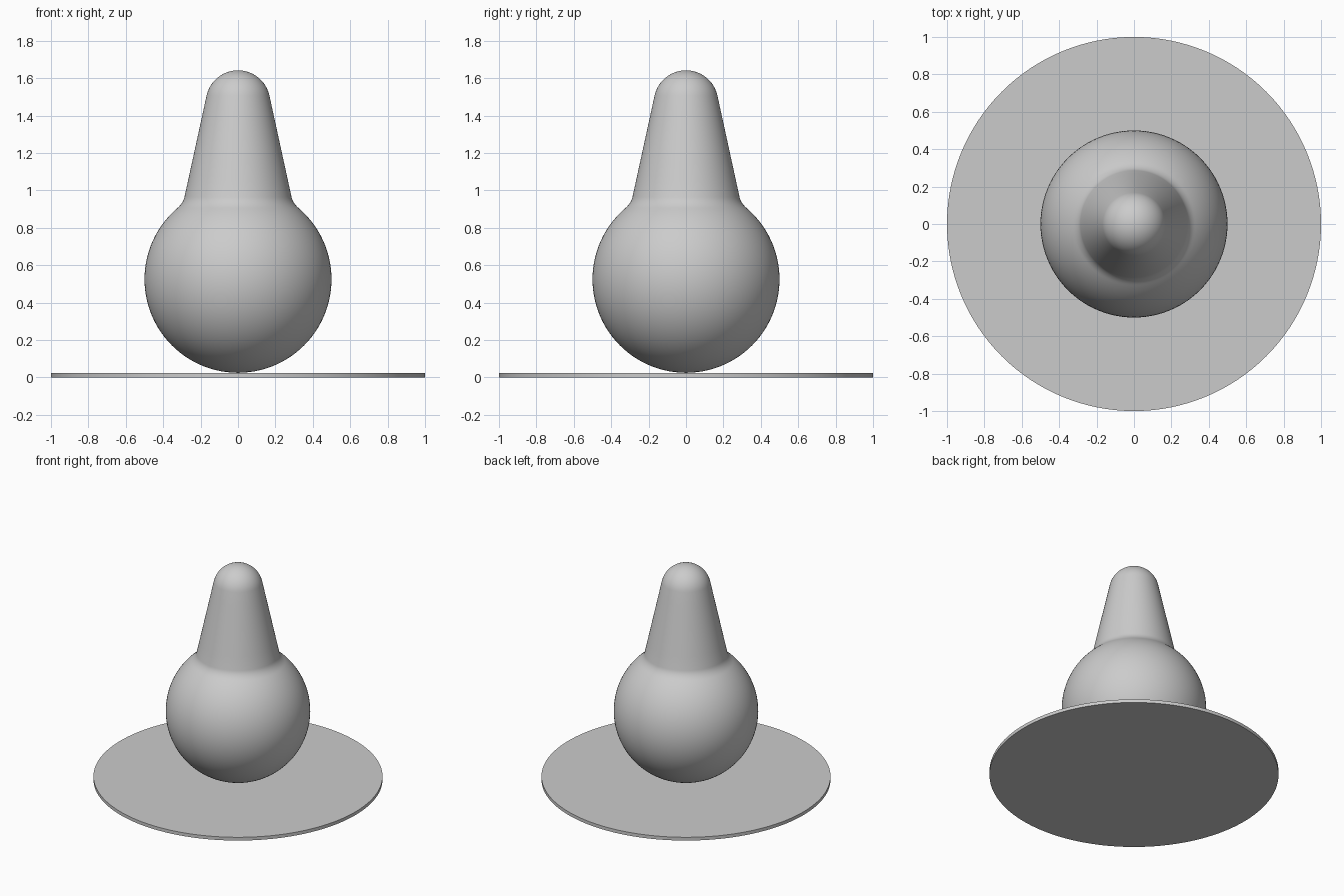
import bpy, bmesh
from math import sin, cos, pi, atan, sqrt
from mathutils import Vector

cube = bpy.data.objects.get("Cube")
if cube:
    bpy.data.objects.remove(cube, do_unlink=True)

grey = bpy.data.materials.new("plain grey")
grey.use_nodes = True
colour = (0.6, 0.6, 0.6, 1)
grey.diffuse_color = colour
grey.node_tree.nodes["Principled BSDF"].inputs["Base Color"].default_value = colour


def arc(radius, height, start, end, steps):
    """Profile points on a circle; angles run from the bottom pole upward."""
    angles = [start + (end - start) * i / steps for i in range(steps + 1)]
    return [Vector((radius * sin(a), 0, height - radius * cos(a))) for a in angles]


def lathe(name, profile, steps=96):
    bm = bmesh.new()
    verts = [bm.verts.new(p) for p in profile]
    edges = [bm.edges.new(pair) for pair in zip(verts, verts[1:])]
    bmesh.ops.spin(bm, geom=verts + edges, cent=(0, 0, 0), axis=(0, 0, 1),
                   angle=2 * pi, steps=steps)
    bmesh.ops.remove_doubles(bm, verts=bm.verts, dist=0.0001)
    bmesh.ops.recalc_face_normals(bm, faces=bm.faces)
    mesh = bpy.data.meshes.new(name)
    bm.to_mesh(mesh)
    bm.free()
    obj = bpy.data.objects.new(name, mesh)
    bpy.context.collection.objects.link(obj)
    finish(obj)


def finish(obj):
    obj.data.materials.append(grey)
    bpy.ops.object.select_all(action="DESELECT")
    obj.select_set(True)
    bpy.context.view_layer.objects.active = obj
    bpy.ops.object.shade_smooth_by_angle()


# Thin round base
base_height = 0.025
bpy.ops.mesh.primitive_cylinder_add(vertices=128, radius=1, depth=base_height,
                                    location=(0, 0, base_height / 2))
base = bpy.context.object
base.name = "base_disc"
finish(base)

# Ball body, blended into a tapered neck with a domed tip
ball_radius, ball_z = 0.5, base_height + 0.5
tip_radius, tip_z = 0.172, 1.47
taper = 0.218
lean = atan(taper)

tip = arc(tip_radius, tip_z, pi / 2 + lean, pi, 16)
tip[-1].x = 0


def neck_point(z):
    return Vector((tip[0].x + taper * (tip[0].z - z), 0, z))


rise = 0.375
ball_end = pi - atan(sqrt(ball_radius ** 2 - rise ** 2) / rise)
ball = arc(ball_radius, ball_z, 0, ball_end, 40)
neck_start, corner = neck_point(0.965), neck_point(0.93)
fillet = [ball[-1] * (1 - t) ** 2 + corner * 2 * t * (1 - t) + neck_start * t ** 2
          for t in (i / 8 for i in range(1, 9))]
neck = [neck_start.lerp(tip[0], i / 6) for i in range(1, 6)]
lathe("ball_and_neck", ball + fillet + neck + tip)
